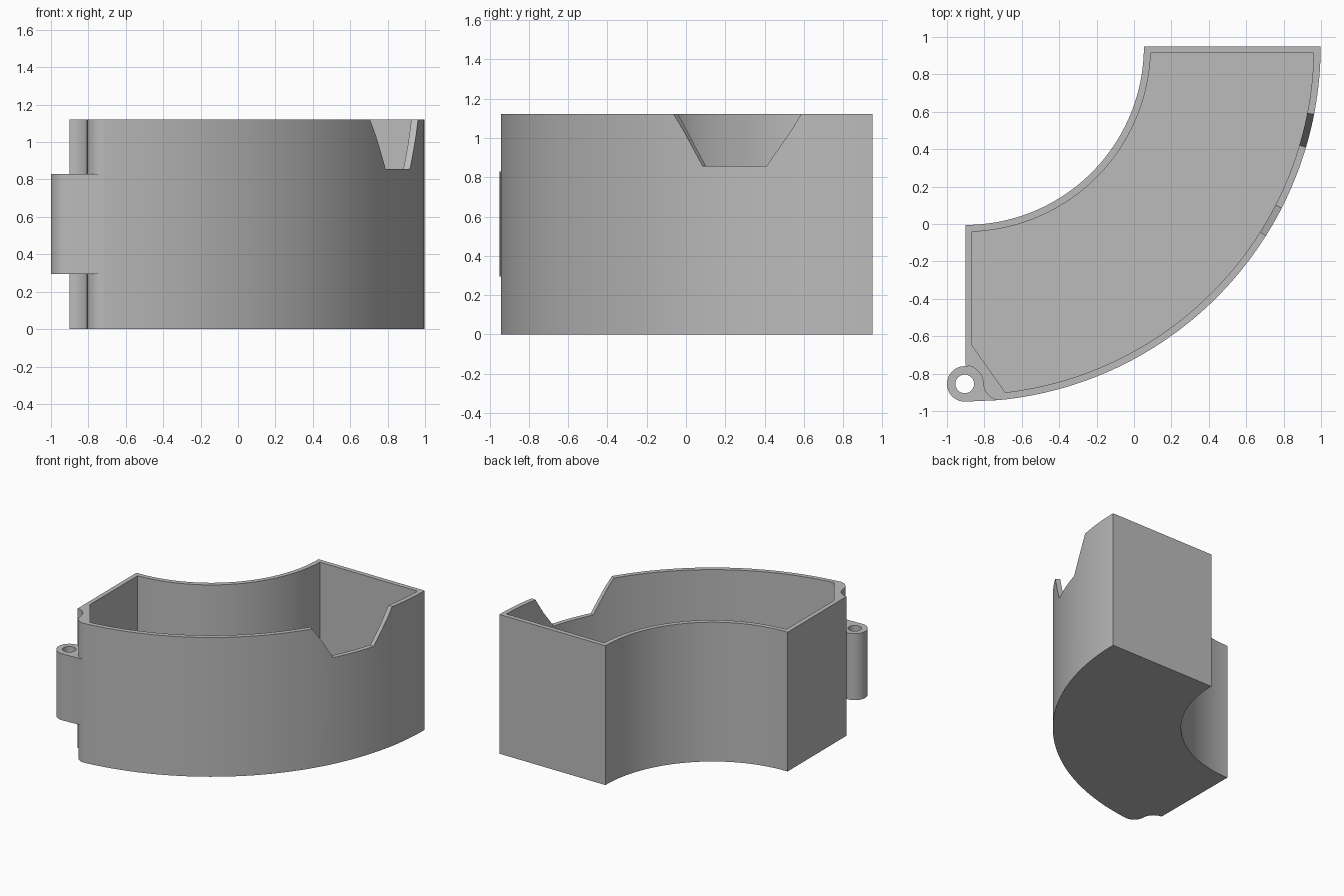
import bpy, bmesh
from math import sin, cos, radians, sqrt

if "Cube" in bpy.data.objects:
    bpy.data.objects.remove(bpy.data.objects["Cube"], do_unlink=True)

HEIGHT, WALL = 1.122, 0.037
CX, CY = -0.902, 0.95          # centre of the curved bin
R_IN, R_OUT = 0.955, 1.90
PIN = (-0.905, -0.855)         # hinge axis
R_PIN = 0.095

grey = bpy.data.materials.new("plain grey")
grey.use_nodes = True
grey.diffuse_color = (0.5, 0.5, 0.5, 1)
grey.node_tree.nodes["Principled BSDF"].inputs["Base Color"].default_value = (0.5, 0.5, 0.5, 1)


def arc(cx, cy, r, a0, a1, n):
    return [(cx + r * cos(radians(a0 + (a1 - a0) * i / n)),
             cy + r * sin(radians(a0 + (a1 - a0) * i / n))) for i in range(n + 1)]


def loft(name, lower, upper):
    """Closed solid between two matching rings of 3D points."""
    bm = bmesh.new()
    a = [bm.verts.new(p) for p in lower]
    b = [bm.verts.new(p) for p in upper]
    bm.faces.new(a)
    bm.faces.new(b)
    for i in range(len(a)):
        j = (i + 1) % len(a)
        bm.faces.new((a[i], a[j], b[j], b[i]))
    bmesh.ops.recalc_face_normals(bm, faces=bm.faces)
    me = bpy.data.meshes.new(name)
    bm.to_mesh(me)
    bm.free()
    me.materials.append(grey)
    ob = bpy.data.objects.new(name, me)
    bpy.context.collection.objects.link(ob)
    return ob


def prism(name, outline, z0, z1):
    return loft(name, [(x, y, z0) for x, y in outline], [(x, y, z1) for x, y in outline])


def combine(ob, tool, operation):
    mod = ob.modifiers.new(operation.lower(), 'BOOLEAN')
    mod.operation, mod.solver, mod.object = operation, 'EXACT', tool
    bpy.context.view_layer.objects.active = ob
    bpy.ops.object.modifier_apply(modifier=mod.name)
    bpy.data.objects.remove(tool, do_unlink=True)


# Outer shell: quarter ring with a rounded bite at the hinge corner
outline = arc(CX, CY, R_OUT, 0, -84.5, 64)
outline += arc(-0.715, -0.851, 0.091, 268, 182, 10)
outline += arc(*PIN, R_PIN + 0.004, 0, 87, 12)
outline += arc(CX, CY, R_IN, -90, 0, 64)
bin_body = prism("curved_bin", outline, 0, HEIGHT)

# Hollow inside, with one corner cut off diagonally
r_far, r_near = R_OUT - WALL, R_IN + WALL
back, left = CY - WALL, CX + WALL
cavity = [(CX + sqrt(r_far ** 2 - WALL ** 2), back)]
cavity += arc(CX, CY, r_far, -2, -83.4, 64)
cavity += [(left, -0.65), (left, CY - sqrt(r_near ** 2 - WALL ** 2))]
cavity += arc(CX, CY, r_near, -88, -3, 64)
cavity += [(CX + sqrt(r_near ** 2 - WALL ** 2), back)]
combine(bin_body, prism("cavity_cutter", cavity, WALL, HEIGHT + 0.2), 'DIFFERENCE')

# Hinge knuckle filling the bite at mid height, with a pin hole
knuckle = arc(*PIN, R_PIN, 90, 270, 24) + [(-0.72, -0.9415), (-0.77, -0.81), (-0.80, -0.76)]
combine(bin_body, prism("hinge_knuckle", knuckle, 0.295, 0.83), 'UNION')
hole = arc(*PIN, 0.05, 0, 345, 23)
combine(bin_body, prism("pin_hole_cutter", hole, 0.2, 0.9), 'DIFFERENCE')

# Sloped notch in the outer rim, its ends pointing at the bin's centre
Z_NOTCH = 0.857
rings = []
for r in (1.75, 2.05):
    ring = []
    for z, side in ((Z_NOTCH, -1), (Z_NOTCH, 1), (HEIGHT + 0.1, 1), (HEIGHT + 0.1, -1)):
        half = 5.3 + 5.3 * (z - Z_NOTCH) / (HEIGHT - Z_NOTCH)
        a = radians(-21.8 + side * half)
        ring.append((CX + r * cos(a), CY + r * sin(a), z))
    rings.append(ring)
combine(bin_body, loft("notch_cutter", *rings), 'DIFFERENCE')

# Smooth curves, crisp corners
bpy.ops.object.select_all(action='DESELECT')
bin_body.select_set(True)
bpy.context.view_layer.objects.active = bin_body
bpy.ops.object.shade_smooth_by_angle(angle=radians(30))
